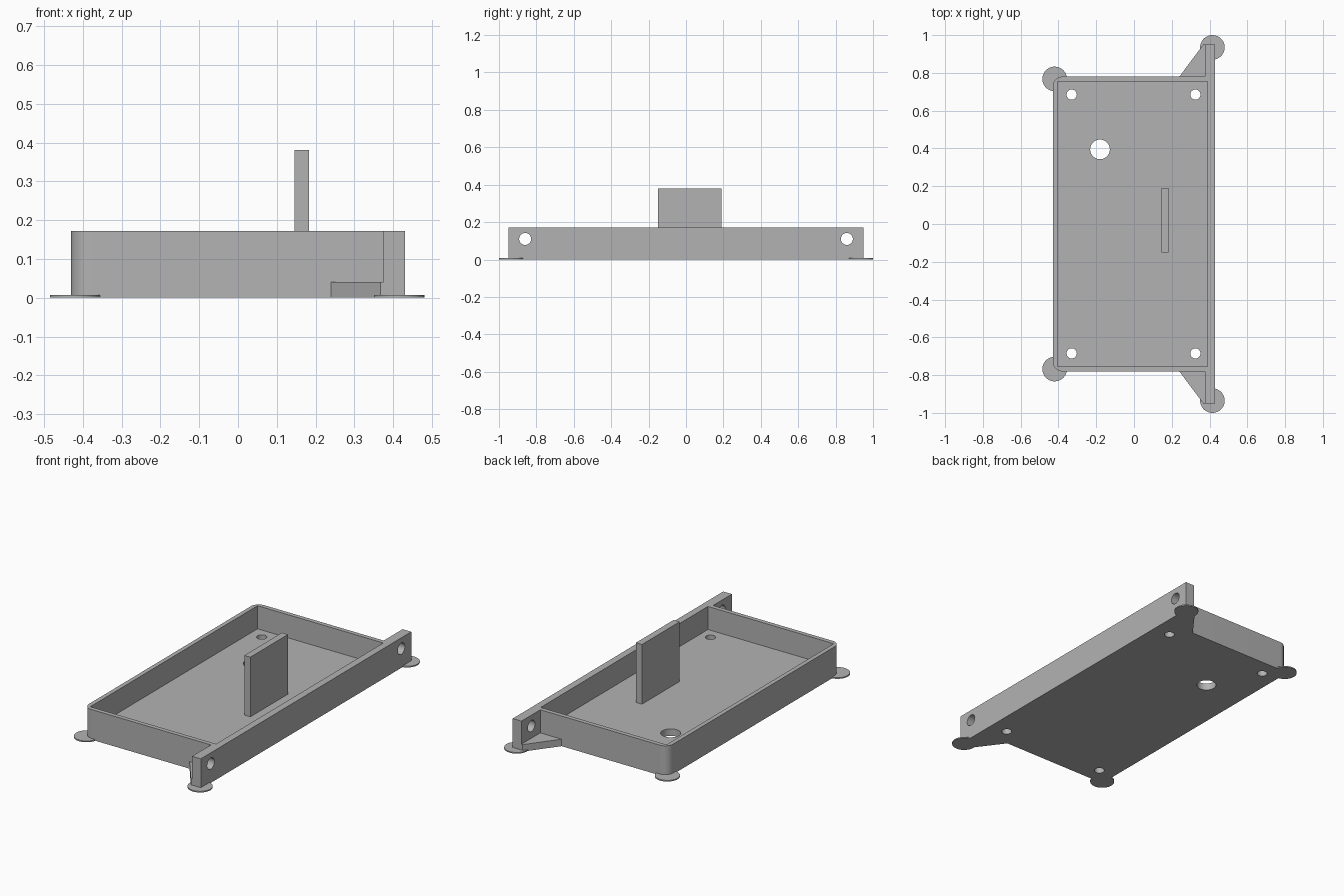
import bpy, bmesh, math
from mathutils import Matrix

cube = bpy.data.objects.get("Cube")
if cube:
    bpy.data.objects.remove(cube)

grey = bpy.data.materials.new("plain grey")
grey.use_nodes = True
grey.diffuse_color = (0.45, 0.45, 0.45, 1)
grey.node_tree.nodes["Principled BSDF"].inputs["Base Color"].default_value = (0.45, 0.45, 0.45, 1)


def make(name, bm):
    bmesh.ops.recalc_face_normals(bm, faces=bm.faces)
    mesh = bpy.data.meshes.new(name)
    bm.to_mesh(mesh)
    bm.free()
    mesh.materials.append(grey)
    obj = bpy.data.objects.new(name, mesh)
    bpy.context.collection.objects.link(obj)
    return obj


def prism(name, outline, z0, z1):
    bm = bmesh.new()
    face = bm.faces.new([bm.verts.new((x, y, z0)) for x, y in outline])
    top = bmesh.ops.extrude_face_region(bm, geom=[face])["geom"]
    bmesh.ops.translate(bm, vec=(0, 0, z1 - z0),
                        verts=[v for v in top if isinstance(v, bmesh.types.BMVert)])
    return make(name, bm)


def box(name, x0, x1, y0, y1, z0, z1):
    return prism(name, [(x0, y0), (x1, y0), (x1, y1), (x0, y1)], z0, z1)


def cylinder(name, center, radius, depth, axis="Z"):
    bm = bmesh.new()
    turn = Matrix.Rotation(math.pi / 2, 4, "Y") if axis == "X" else Matrix()
    bmesh.ops.create_cone(bm, cap_ends=True, segments=48, radius1=radius, radius2=radius,
                          depth=depth, matrix=Matrix.Translation(center) @ turn)
    return make(name, bm)


def smooth(obj):
    bpy.ops.object.select_all(action="DESELECT")
    obj.select_set(True)
    bpy.context.view_layer.objects.active = obj
    bpy.ops.object.shade_smooth_by_angle(angle=math.radians(30))


def cut(obj, cutters):
    bpy.context.view_layer.objects.active = obj
    for cutter in cutters:
        mod = obj.modifiers.new("cut", "BOOLEAN")
        mod.operation, mod.solver, mod.object = "DIFFERENCE", "EXACT", cutter
        bpy.ops.object.modifier_apply(modifier=mod.name)
        bpy.data.objects.remove(cutter)
    smooth(obj)


# Tray with rounded corners on its right side, joined to the long rail
FLOOR, RIM = 0.04, 0.172
RAIL_IN, SIDE, END, R = 0.375, 0.43, 0.95, 0.05
half = [(SIDE, END), (RAIL_IN, END), (RAIL_IN, 0.78)]
for i in range(13):
    a = math.pi / 2 * (1 + i / 12)
    half.append((-SIDE + R + R * math.cos(a), 0.78 - R + R * math.sin(a)))
tray = prism("tray_and_rail", half + [(x, -y) for x, y in reversed(half)], 0, RIM)

# Tray recess, floor holes and rail holes
cutters = [box("recess_cutter", -0.405, 0.39, -0.755, 0.755, FLOOR, 0.5)]
for x in (-0.33, 0.325):
    for y in (-0.685, 0.685):
        cutters.append(cylinder("screw_hole_cutter", (x, y, 0), 0.027, 0.3))
cutters.append(cylinder("cable_hole_cutter", (-0.18, 0.395, 0), 0.052, 0.3))
for y in (-0.86, 0.86):
    cutters.append(cylinder("rail_hole_cutter", (0.4, y, 0.11), 0.032, 0.3, "X"))
cut(tray, cutters)

# Upright plate on the floor
box("upright_plate", 0.145, 0.183, -0.15, 0.19, FLOOR, 0.381)

# Gussets and thin corner pads at both ends
for s, end in ((-1, "front"), (1, "back")):
    prism(end + "_gusset", [(0.24, s * 0.78), (RAIL_IN, s * 0.78),
                            (RAIL_IN, s * 0.95), (0.367, s * 0.95)], 0, FLOOR)
    for x, y, side in ((0.415, 0.935, "left"), (-0.42, 0.768, "right")):
        smooth(cylinder(f"{end}_{side}_pad", (x, s * y, 0.0035), 0.065, 0.007))
